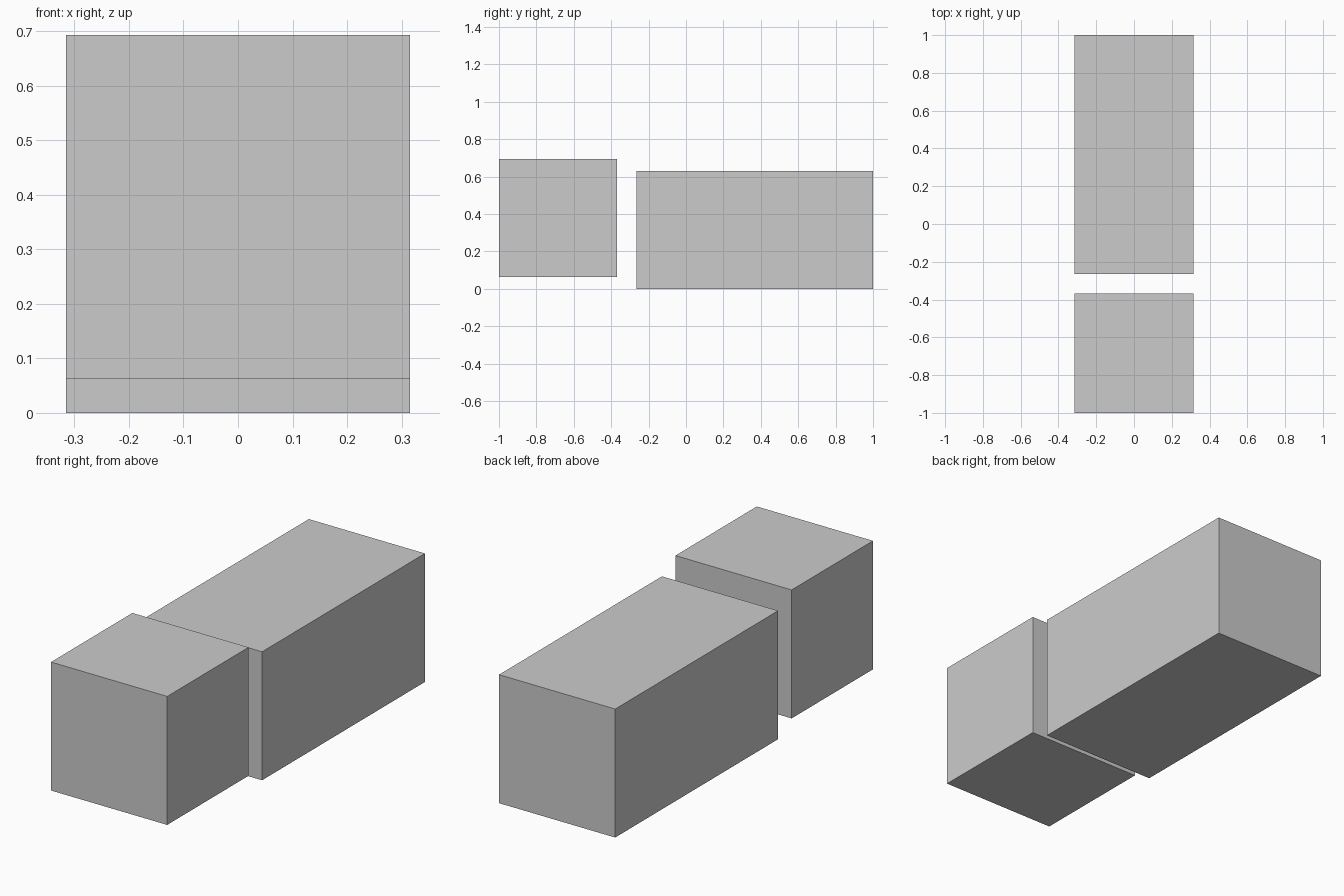
import bpy

if "Cube" in bpy.data.objects:
    bpy.data.objects.remove(bpy.data.objects["Cube"])

SIDE = 0.631  # shared width and height of both blocks


def block(name, y0, y1, z0):
    """Closed box centred on x, from y0 to y1, with its base at z0."""
    bpy.ops.mesh.primitive_cube_add(size=1, location=(0, (y0 + y1) / 2, z0 + SIDE / 2))
    ob = bpy.context.object
    ob.name = name
    ob.scale = (SIDE, y1 - y0, SIDE)
    bpy.ops.object.transform_apply(location=False, rotation=False, scale=True)
    return ob


# Raised cube at the front
block("front_cube", -1.0, -1.0 + SIDE, 0.062)

# Long block behind it, twice the cube's length, standing on the ground
block("rear_long_block", 1.0 - 2 * SIDE - 0.002, 1.0, 0.0)
